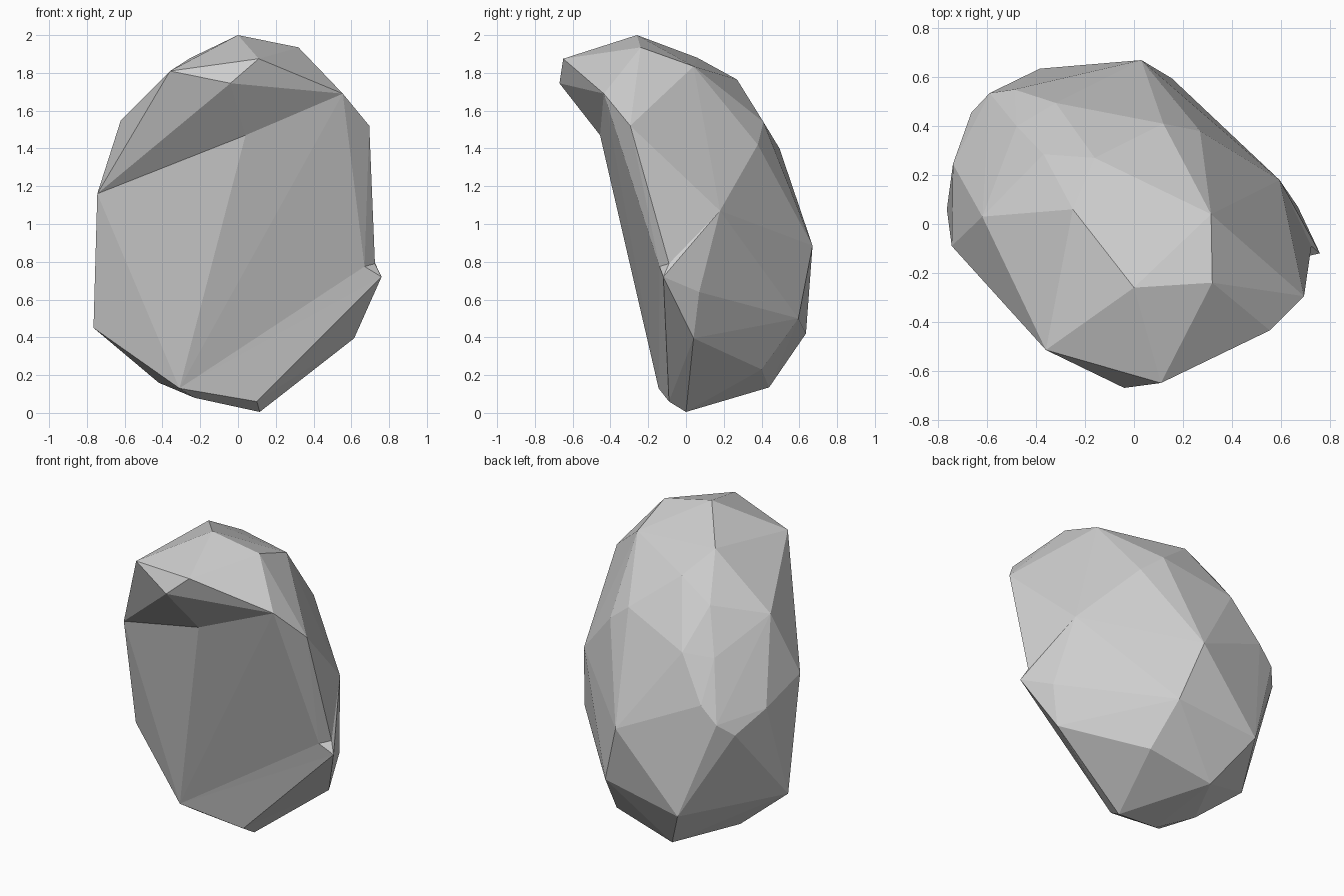
import bpy
import bmesh

default_cube = bpy.data.objects.get("Cube")
if default_cube:
    bpy.data.objects.remove(default_cube, do_unlink=True)

# Stone material
stone = bpy.data.materials.new("pale_grey_stone")
stone.use_nodes = True
stone_colour = (0.62, 0.62, 0.62, 1)
stone.diffuse_color = stone_colour
stone.node_tree.nodes["Principled BSDF"].inputs["Base Color"].default_value = stone_colour

# Rounded shell of the boulder, by region
crown = [(0, -.26, 2), (.32, -.24, 1.935), (.315, .04, 1.835),
         (-.25, .06, 1.88), (-.16, .27, 1.765), (-.37, .285, 1.635)]
shoulder = [(.12, .41, 1.54), (.27, .38, 1.42), (-.62, .03, 1.55),
            (-.32, .495, 1.4), (-.48, .4, 1.37)]
back = [(.03, .67, .885), (-.49, .55, 1.126), (-.59, .535, 1.02),
        (-.665, .455, .945), (-.74, .245, 1.06), (.67, .07, .64),
        (.155, .595, .5), (-.385, .635, .42)]
base = [(.615, .04, .395), (.21, .4, .23), (-.21, .44, .135),
        (-.42, .05, .16), (-.23, -.08, .08), (.115, 0, .005)]

# Rim of the broken front face
rim = {
    "brow": (.11, -.65, 1.875),
    "lip": (-.04, -.67, 1.745),
    "brow_side": (-.36, -.515, 1.81),
    "flank": (-.745, -.09, 1.16),
    "flank_low": (-.765, .06, .45),
    "toe": (-.31, -.145, .13),
    "toe_side": (.1, -.09, .06),
    "spur": (.76, -.12, .72),
    "cheek": (.695, -.295, 1.52),
    "cheek_top": (.555, -.435, 1.69),
    "waist": (.595, .18, 1.07),
}
# Points sunk into the break
sunken = {
    "hollow": (.04, -.455, 1.47),
    "notch": (.67, -.14, .775),
    "notch_back": (.725, -.09, .79),
}
# Facets that replace the hull across the break
facets = [
    ("flank", "flank_low", "toe"),
    ("toe", "toe_side", "spur"),
    ("spur", "notch", "toe"),
    ("spur", "notch_back", "notch"),
    ("waist", "notch_back", "spur"),
    ("cheek", "notch_back", "waist"),
    ("cheek", "notch", "notch_back"),
    ("cheek", "cheek_top", "notch"),
    ("cheek_top", "toe", "notch"),
    ("cheek_top", "hollow", "toe"),
    ("flank", "toe", "hollow"),
    ("flank", "hollow", "lip"),
    ("lip", "hollow", "cheek_top"),
    ("brow", "lip", "cheek_top"),
    ("brow_side", "lip", "brow"),
    ("brow_side", "flank", "lip"),
]

bm = bmesh.new()
for point in crown + shoulder + back + base:
    bm.verts.new(point)
named = {name: bm.verts.new(point) for name, point in rim.items()}
bmesh.ops.convex_hull(bm, input=bm.verts[:], use_existing_faces=False)

# Open the front, then lay in the broken facets
rim_verts = set(named.values())
front = [f for f in bm.faces if all(v in rim_verts for v in f.verts)]
bmesh.ops.delete(bm, geom=front, context="FACES_ONLY")
named.update({name: bm.verts.new(point) for name, point in sunken.items()})
for names in facets:
    bm.faces.new([named[name] for name in names])

# Tidy loose pieces and close any remaining gap
bmesh.ops.delete(bm, geom=[e for e in bm.edges if not e.link_faces], context="EDGES")
bmesh.ops.delete(bm, geom=[v for v in bm.verts if not v.link_faces], context="VERTS")
bmesh.ops.holes_fill(bm, edges=[e for e in bm.edges if e.is_boundary], sides=0)
bmesh.ops.recalc_face_normals(bm, faces=bm.faces[:])

mesh = bpy.data.meshes.new("boulder")
bm.to_mesh(mesh)
bm.free()
mesh.materials.append(stone)
boulder = bpy.data.objects.new("boulder", mesh)
bpy.context.scene.collection.objects.link(boulder)
